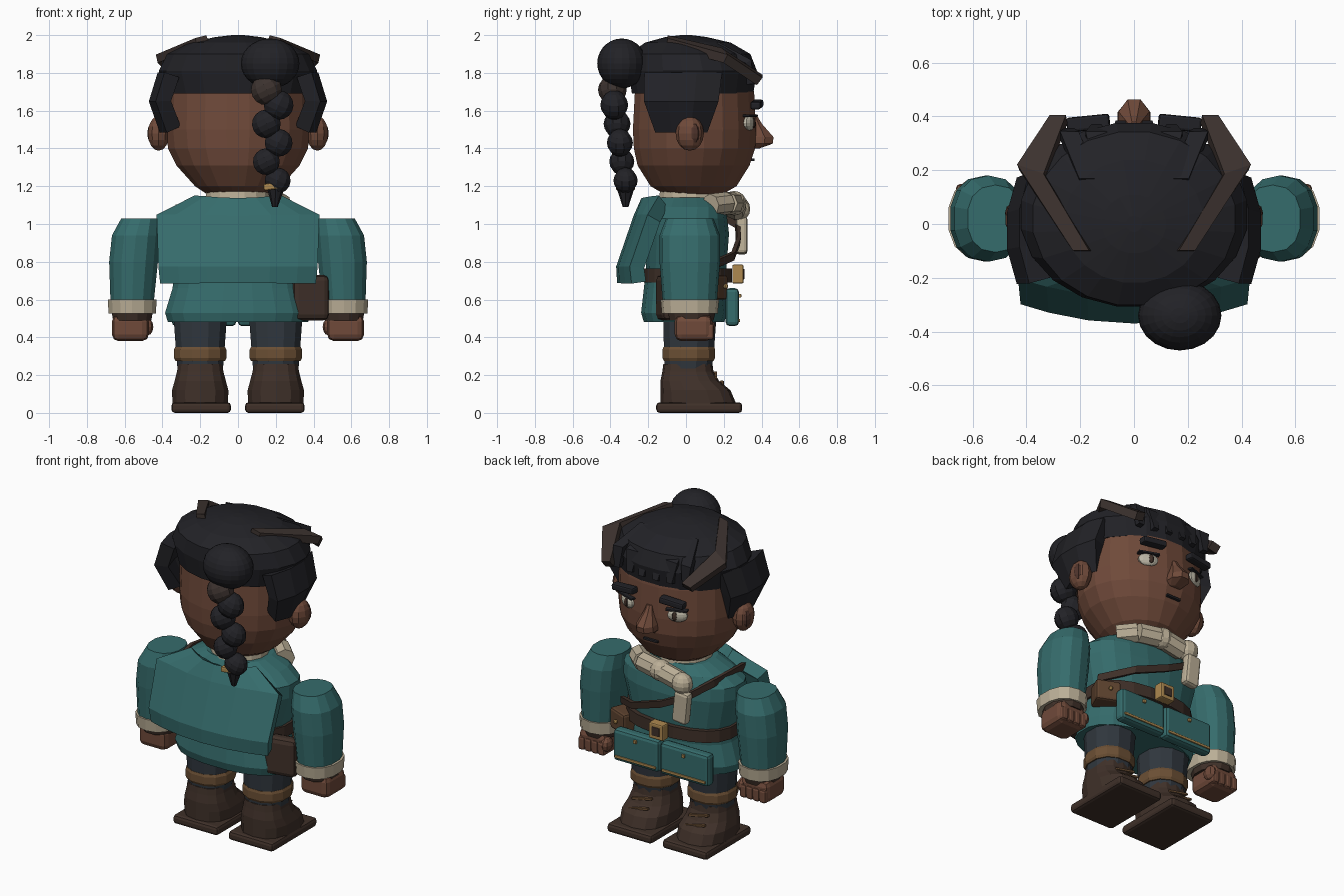
import bpy, bmesh
from math import cos, sin, pi, copysign
from mathutils import Vector


def mat(name, r, g, b):
    m = bpy.data.materials.new(name)
    m.diffuse_color = (r, g, b, 1)
    return m


SKIN, DARKSKIN = mat("skin", .16, .068, .042), mat("dark_skin", .08, .035, .025)
HAIR, STREAK = mat("hair", .016, .016, .02), mat("hair_streak", .045, .032, .028)
TEAL, CREAM = mat("teal_cloth", .036, .15, .15), mat("cream_cloth", .5, .43, .31)
LEATHER, TAN = mat("leather", .05, .03, .022), mat("tan_wrap", .15, .08, .035)
GOLD, DENIM = mat("gold", .42, .25, .08), mat("trousers", .03, .038, .048)
BROWN, EYE = mat("brown_pouch", .11, .055, .028), mat("eye_white", .5, .47, .38)


def finish(name, bm, m):
    bmesh.ops.recalc_face_normals(bm, faces=bm.faces)
    me = bpy.data.meshes.new(name)
    bm.to_mesh(me)
    bm.free()
    me.materials.append(m)
    ob = bpy.data.objects.new(name, me)
    bpy.context.collection.objects.link(ob)
    return ob


def loft(name, rings, m, n=16, p=2.0):
    """Capped stack of superelliptic rings (z, cx, cy, rx, ry)."""
    bm = bmesh.new()
    f = lambda v: copysign(abs(v) ** (2 / p), v)
    loops = []
    for z, cx, cy, rx, ry in rings:
        a = [2 * pi * (i + .5) / n for i in range(n)]
        loops.append([bm.verts.new((cx + rx * f(cos(t)), cy + ry * f(sin(t)), z)) for t in a])
    for lo, hi in zip(loops, loops[1:]):
        for i in range(n):
            j = (i + 1) % n
            bm.faces.new((lo[i], lo[j], hi[j], hi[i]))
    bm.faces.new(loops[0])
    bm.faces.new(loops[-1])
    return finish(name, bm, m)


def sheet(name, rows, m, thick):
    """Grid of points given thickness on both sides."""
    bm = bmesh.new()
    g = [[bm.verts.new(q) for q in row] for row in rows]
    for a, b in zip(g, g[1:]):
        for i in range(len(a) - 1):
            bm.faces.new((a[i], a[i + 1], b[i + 1], b[i]))
    ob = finish(name, bm, m)
    mod = ob.modifiers.new("thickness", 'SOLIDIFY')
    mod.thickness, mod.offset = thick, 0
    return ob


def box(name, loc, size, m, bevel=.01, rot=(0, 0, 0)):
    bm = bmesh.new()
    bmesh.ops.create_cube(bm, size=1)
    bmesh.ops.scale(bm, vec=size, verts=bm.verts)
    if bevel:
        bmesh.ops.bevel(bm, geom=bm.edges[:], offset=bevel, segments=2, profile=.5, affect='EDGES')
    ob = finish(name, bm, m)
    ob.location, ob.rotation_euler = loc, rot
    return ob


def ball(name, loc, size, m, u=14, v=9, rot=(0, 0, 0)):
    bm = bmesh.new()
    bmesh.ops.create_uvsphere(bm, u_segments=u, v_segments=v, radius=1)
    bmesh.ops.scale(bm, vec=size, verts=bm.verts)
    ob = finish(name, bm, m)
    ob.location, ob.rotation_euler = loc, rot
    return ob


def beam(name, a, b, r1, r2, m, n=8):
    a, b = Vector(a), Vector(b)
    bm = bmesh.new()
    bmesh.ops.create_cone(bm, cap_ends=True, segments=n, radius1=r1, radius2=r2, depth=(b - a).length)
    ob = finish(name, bm, m)
    ob.location = (a + b) / 2
    ob.rotation_mode = 'QUATERNION'
    ob.rotation_quaternion = (b - a).to_track_quat('Z', 'Y')
    return ob


# Head, hair cap and neck band
loft("head", [(1.16, 0, .04, .17, .16), (1.2, 0, .04, .23, .23), (1.31, 0, .04, .33, .3), (1.4, 0, .045, .375, .325),
              (1.5, 0, .045, .385, .33), (1.69, 0, .045, .38, .32), (1.8, 0, .045, .36, .3)], SKIN, 20)
loft("hair_cap", [(1.69, 0, .035, .39, .325), (1.81, 0, .035, .425, .345), (1.9, 0, .02, .38, .325),
                  (1.96, 0, .01, .26, .23), (1.99, 0, 0, .12, .11), (2.0, 0, 0, .03, .03)], HAIR, 20)
loft("neck_band", [(1.1, 0, .02, .18, .17), (1.18, 0, .02, .17, .16)], CREAM, 16)

# Face and hair on both sides
for s in (-1, 1):
    ball("ear", (s * .42, .02, 1.48), (.06, .075, .092), SKIN, 10, 8)
    ball("inner_ear", (s * .455, .04, 1.48), (.025, .035, .055), DARKSKIN, 8, 6)
    ball("eye", (s * .175, .335, 1.535), (.062, .025, .04), EYE, 10, 8, (0, 0, -s * .4))
    ball("iris", (s * .17, .357, 1.535), (.018, .012, .028), LEATHER, 8, 6, (0, 0, -s * .4))
    box("eyelid", (s * .175, .34, 1.573), (.13, .04, .012), HAIR, .003, (0, 0, -s * .35))
    box("eyebrow", (s * .17, .375, 1.633), (.16, .055, .04), HAIR, .01, (0, s * .08, -s * .1))
    sheet("side_hair", [[(s * (x - .035), y0, z), (s * x, (2 * y0 + y1) / 3, z), (s * x, (y0 + 2 * y1) / 3, z),
                         (s * (x - .035), y1, z)] for z, x, y0, y1 in
                        ((1.79, .385, -.21, .18), (1.65, .43, -.21, .16), (1.5, .375, -.15, .1))], HAIR, .085)
    sheet("streak_lock", [[(s * .16, -.1, 1.975), (s * .22, -.1, 1.96)], [(s * .33, .18, 1.91), (s * .43, .21, 1.875)],
                          [(s * .25, .39, 1.77), (s * .31, .39, 1.755)]], STREAK, .05)
    for x, w in ((.05, .035), (.14, .04), (.24, .035)):
        sheet("fringe_lock", [[(s * x * .7 - w, .16, 1.95), (s * x * .7 + w, .16, 1.95)],
                              [(s * x - w, .33, 1.86), (s * x + w, .33, 1.86)],
                              [(s * x - .018, .375 - x * .15, 1.74), (s * x + .018, .375 - x * .15, 1.74)]], HAIR, .035)

# Nose and mouth
loft("nose", [(1.4, 0, .36, .04, .03), (1.425, 0, .385, .066, .08), (1.46, 0, .385, .062, .085),
              (1.53, 0, .37, .032, .035), (1.57, 0, .36, .02, .02)], SKIN, 8)
box("mouth", (0, .352, 1.34), (.1, .02, .014), HAIR, .003)

# Bun and braid
ball("hair_bun", (.17, -.34, 1.85), (.155, .13, .132), HAIR, 20, 14)
for i, (x, y, z) in enumerate(((.15, -.39, 1.71), (.215, -.38, 1.63), (.15, -.365, 1.53),
                               (.215, -.35, 1.43), (.15, -.34, 1.33), (.21, -.32, 1.23))):
    k = .095 - i * .003
    ball("braid_bead", (x, y, z), (k * .9, k * .8, k * .85), STREAK if i == 0 else HAIR, 10, 8,
         (0, (.45 if i % 2 else -.45), 0))
beam("braid_tip", (.2, -.32, 1.2), (.195, -.32, 1.09), .05, .015, HAIR)
box("braid_tie", (.18, -.32, 1.2), (.09, .1, .035), GOLD, .008, (0, -.15, 0))

# Tunic, belt and cape
loft("tunic", [(.48, 0, -.01, .375, .215), (.53, 0, -.01, .39, .23), (.66, 0, -.01, .35, .215),
               (.75, 0, 0, .34, .215), (.95, 0, .01, .39, .22), (1.03, 0, .01, .39, .21),
               (1.09, 0, .02, .31, .19), (1.14, 0, .02, .2, .16)], TEAL, 20, 2.4)
loft("belt", [(.69, 0, .01, .36, .235), (.765, 0, .01, .36, .235)], LEATHER, 20, 2.4)
sheet("back_cape", [[(w * f, yc + (ye - yc) * f * f, z) for f in (-1, -.75, -.4, 0, .4, .75, 1)] for z, w, yc, ye in
                    ((1.12, .22, -.2, -.12), (1.03, .42, -.24, -.17), (.77, .41, -.33, -.26), (.69, .4, -.325, -.25))],
      TEAL, .08)

# Buckle, pouches and satchel
box("buckle", (0, .275, .735), (.1, .06, .1), GOLD, .008)
box("buckle_centre", (0, .3, .735), (.055, .02, .055), LEATHER, .004)
for x, w in ((.16, .32), (-.18, .34)):
    box("front_pouch", (x, .245, .56), (w, .07, .2), TEAL, .02)
    box("pouch_trim", (x, .28, .49), (w * .9, .014, .016), GOLD, .003)
    box("pouch_clasp", (x, .285, .62), (.02, .015, .02), GOLD, .003)
box("belt_pouch", (.33, .14, .665), (.15, .12, .13), BROWN, .015, (0, 0, -.4))
ball("pouch_button", (.35, .21, .67), (.013, .013, .013), GOLD, 8, 6)
box("satchel", (.38, -.1, .61), (.2, .09, .24), LEATHER, .03, (0, 0, .2))

# Shoulder strap and knotted scarf
strap = [(.37, .11, .77), (.2, .245, .83), (-.02, .275, .91), (-.2, .27, 1.0), (-.3, .15, 1.07),
         (-.32, -.02, 1.08), (-.3, -.18, 1.06)]
sheet("shoulder_strap", [[(x, y, z - .022), (x, y + .006, z + .022)] for x, y, z in strap], LEATHER, .022)
scarf = [(.24, .13, 1.1), (.15, .215, 1.11), (0, .255, 1.11), (-.14, .26, 1.08)]
for a, b in zip(scarf, scarf[1:]):
    beam("scarf_roll", a, b, .06, .06, CREAM)
ball("scarf_bend", scarf[2], (.065, .065, .065), CREAM, 10, 8)
ball("scarf_knot", (-.17, .28, 1.08), (.065, .06, .065), CREAM, 10, 8)
box("scarf_tail", (-.18, .295, .94), (.1, .06, .2), CREAM, .018, (0, -.1, 0))

# Arms, cuffs and hands
for s in (-1, 1):
    loft("sleeve", [(.55, s * .56, .02, .11, .135), (.6, s * .56, .02, .118, .145), (.8, s * .553, .02, .132, .16),
                    (.94, s * .54, .02, .13, .16), (1.03, s * .515, .02, .105, .125)], TEAL, 14, 2.3)
    loft("cuff", [(.525, s * .56, .02, .128, .148), (.6, s * .56, .02, .132, .155)], CREAM, 14, 2.3)
    loft("wrist", [(.49, s * .56, .03, .105, .12), (.53, s * .56, .03, .112, .13)], LEATHER, 12)
    box("hand", (s * .57, .04, .45), (.195, .2, .14), SKIN, .035)
    for i in range(4):
        box("finger", (s * (.5 + i * .046), .118, .43), (.046, .06, .085), SKIN, .014)
    ball("thumb", (s * .48, .11, .455), (.032, .045, .045), SKIN, 8, 6)

# Legs, boots and soles
for s in (-1, 1):
    x = s * .2
    loft("trouser_leg", [(.21, x, .01, .122, .125), (.3, x, .015, .13, .135), (.5, x, .02, .145, .145)], DENIM, 12, 2.3)
    loft("knee_wrap", [(.275, x, .015, .135, .135), (.29, x, .015, .143, .143), (.335, x, .015, .143, .143),
                       (.35, x, .015, .135, .138)], TAN, 12, 2.3)
    loft("boot", [(.05, x, .065, .15, .2), (.12, x, .05, .152, .185), (.17, x, .02, .138, .155),
                  (.22, x, .01, .125, .135), (.26, x, .01, .12, .13)], LEATHER, 14, 2.6)
    box("boot_sole", (s * .195, .07, .028), (.315, .455, .056), LEATHER, .018)
    for z, y in ((.15, .19), (.2, .155)):
        box("boot_lace", (x, y, z), (.14, .02, .014), TAN, .003, (0, .2, 0))
